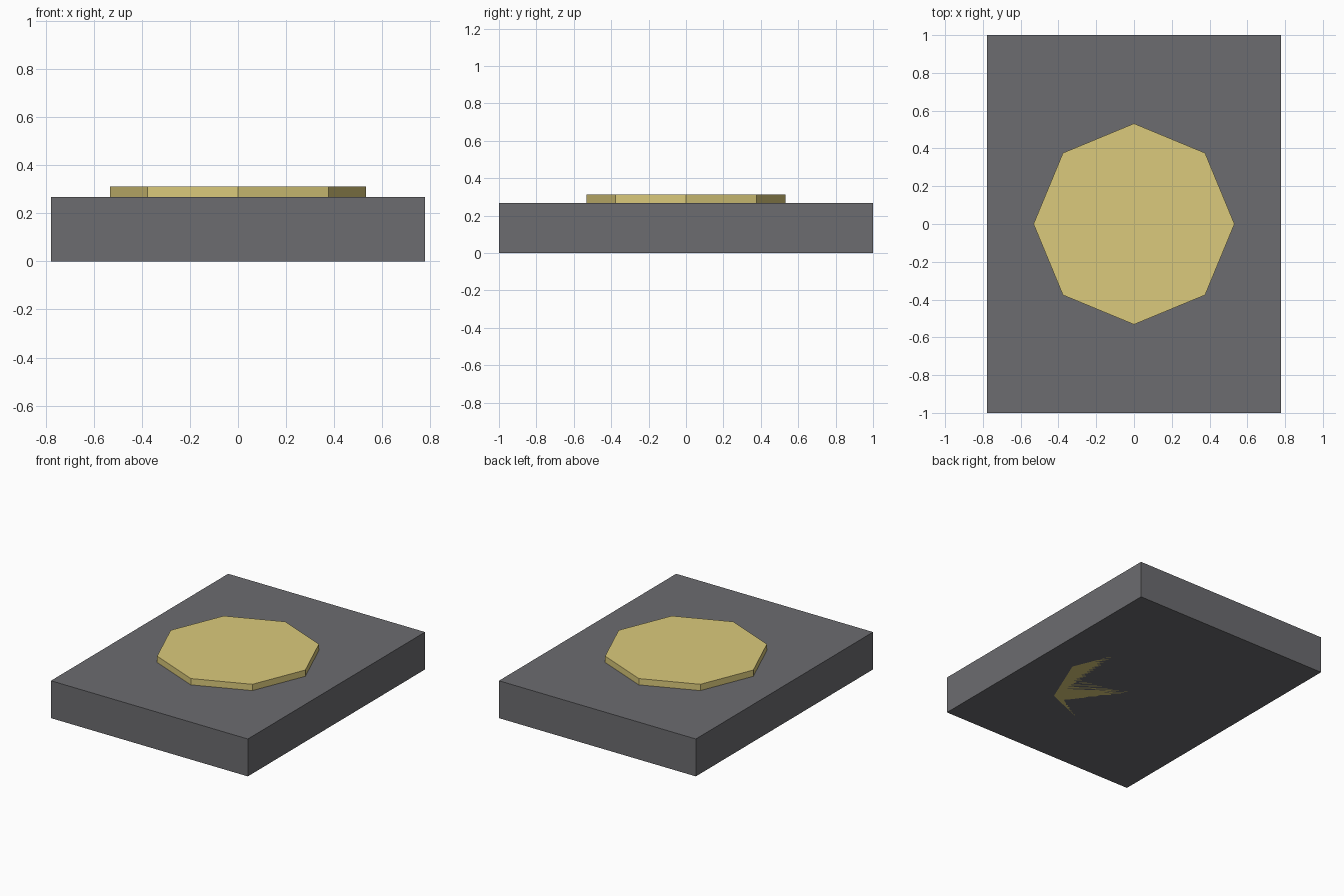
import bpy

if "Cube" in bpy.data.objects:
    bpy.data.objects.remove(bpy.data.objects["Cube"])


def finish(obj, name, color):
    """Name the part and give it a plain colour."""
    obj.name = name
    mat = bpy.data.materials.new(name + "_color")
    mat.diffuse_color = (*color, 1.0)
    mat.use_nodes = True
    mat.node_tree.nodes["Principled BSDF"].inputs["Base Color"].default_value = mat.diffuse_color
    obj.data.materials.append(mat)
    return obj


BASE_TOP = 0.267
PAD_TOP = 0.312

# Rectangular base block
bpy.ops.mesh.primitive_cube_add(size=1, location=(0, 0, BASE_TOP / 2))
base = bpy.context.object
base.scale = (1.556, 2.0, BASE_TOP)
bpy.ops.object.transform_apply(location=False, rotation=False, scale=True)
finish(base, "base_block", (0.15, 0.15, 0.16))

# Octagonal pad running through the base, flush with its underside
bpy.ops.mesh.primitive_cylinder_add(vertices=8, radius=0.532, depth=PAD_TOP,
                                    location=(0, 0, PAD_TOP / 2))
finish(bpy.context.object, "octagonal_pad", (0.71, 0.59, 0.2))
